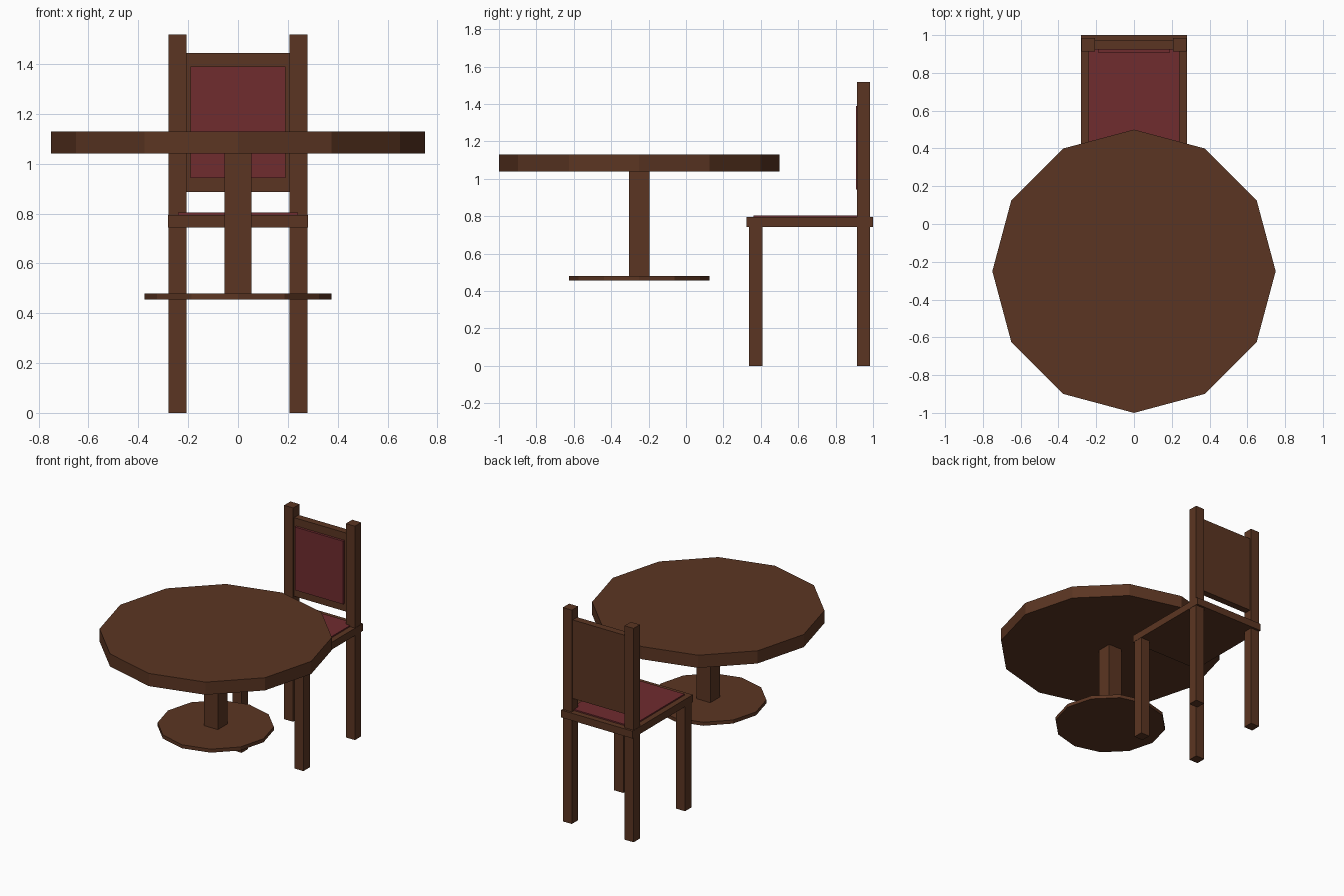
import bpy
import math

if "Cube" in bpy.data.objects:
    bpy.data.objects.remove(bpy.data.objects["Cube"])


def material(name, rgb):
    m = bpy.data.materials.new(name)
    m.diffuse_color = (*rgb, 1.0)
    m.use_nodes = True
    m.node_tree.nodes["Principled BSDF"].inputs["Base Color"].default_value = m.diffuse_color
    return m


WOOD = material("dark wood", (0.105, 0.036, 0.016))
RED = material("red upholstery", (0.160, 0.025, 0.028))


def box(name, x, y, z, mat=WOOD):
    """Box from (min, max) ranges on each axis."""
    bpy.ops.mesh.primitive_cube_add(size=1, location=[sum(r) / 2 for r in (x, y, z)])
    ob = bpy.context.object
    ob.name = name
    ob.scale = [r[1] - r[0] for r in (x, y, z)]
    bpy.ops.object.transform_apply(location=False, rotation=False, scale=True)
    ob.data.materials.append(mat)
    return ob


def disc(name, radius, z):
    """Twelve-sided disc on the table axis, with a corner facing +y."""
    bpy.ops.mesh.primitive_cylinder_add(vertices=12, radius=radius, depth=z[1] - z[0],
                                        location=(0, -0.25, sum(z) / 2))
    ob = bpy.context.object
    ob.name = name
    ob.data.materials.append(WOOD)
    return ob


# Table
disc("table_top", 0.75, (1.04, 1.13))
box("table_pedestal", (-0.055, 0.055), (-0.305, -0.195), (0.47, 1.05))
disc("table_base", 0.375, (0.455, 0.48))

# Chair legs; the back pair runs up into the backrest posts
for side, s in (("left", -1), ("right", 1)):
    x = sorted((s * 0.207, s * 0.278))
    box(f"front_leg_{side}", x, (0.337, 0.408), (0, 0.75))
    box(f"back_post_{side}", x, (0.914, 0.985), (0, 1.518))

# Seat and backrest
box("seat", (-0.28, 0.28), (0.323, 1.0), (0.743, 0.795))
box("seat_cushion", (-0.24, 0.24), (0.36, 0.96), (0.79, 0.804), RED)
box("backrest", (-0.208, 0.208), (0.925, 0.975), (0.887, 1.445))
box("back_cushion", (-0.19, 0.19), (0.908, 0.93), (0.942, 1.39), RED)
